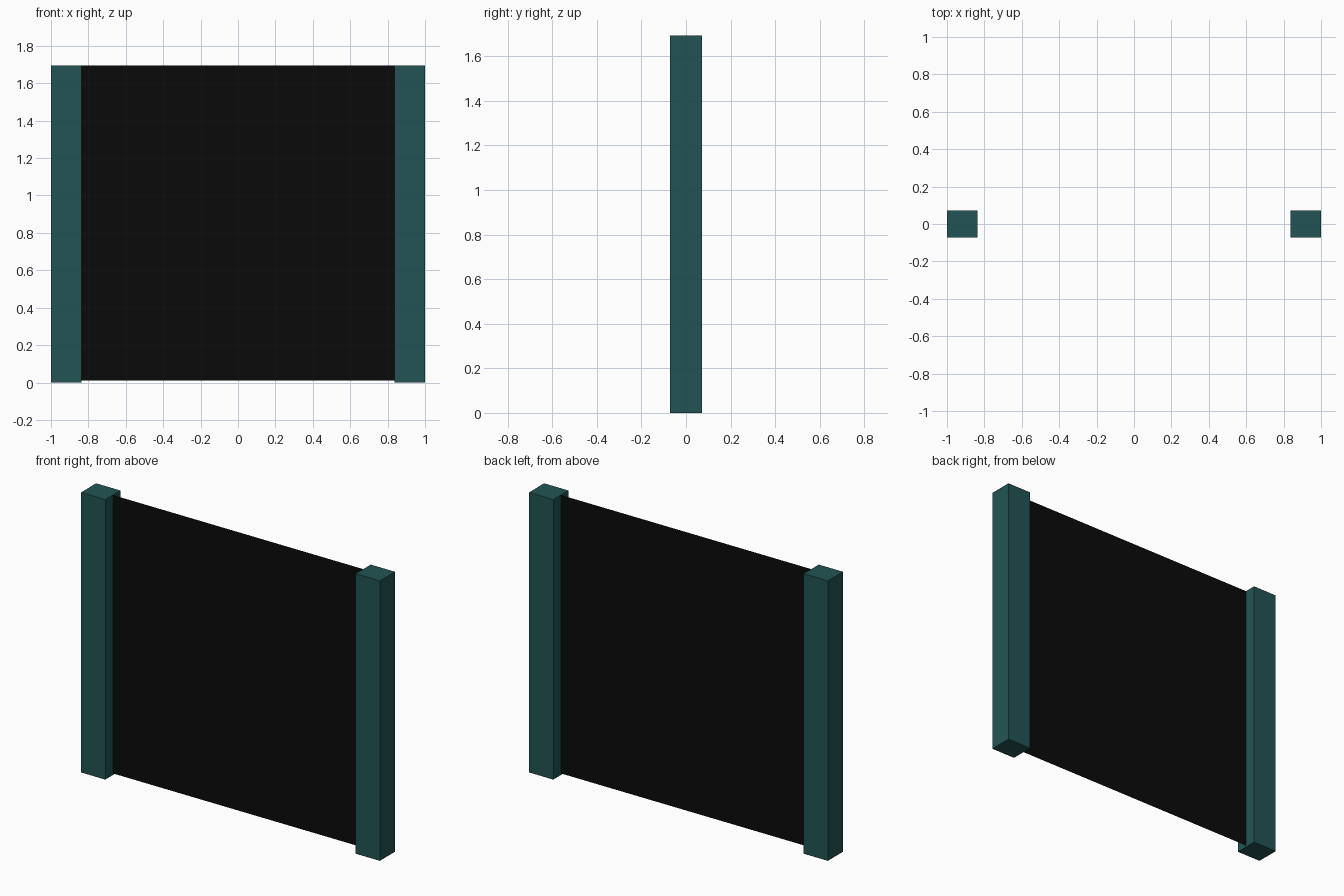
import bpy
import bmesh
from mathutils import Matrix

if "Cube" in bpy.data.objects:
    bpy.data.objects.remove(bpy.data.objects["Cube"])

HEIGHT = 1.694
POST_W, POST_D = 0.162, 0.144
GAP = 0.01  # clearance under the screen


def material(name, color):
    mat = bpy.data.materials.new(name)
    mat.diffuse_color = color
    mat.use_nodes = True
    mat.node_tree.nodes["Principled BSDF"].inputs["Base Color"].default_value = mat.diffuse_color
    return mat


def add_object(name, bm, mat, location):
    mesh = bpy.data.meshes.new(name)
    bm.to_mesh(mesh)
    bm.free()
    mesh.materials.append(mat)
    obj = bpy.data.objects.new(name, mesh)
    obj.location = location
    bpy.context.collection.objects.link(obj)
    return obj


teal = material("teal_post", (0.016, 0.088, 0.088, 1))
black = material("black_screen", (0.003, 0.003, 0.003, 1))

# Two square-edged posts
for name, side in (("left_post", -1), ("right_post", 1)):
    bm = bmesh.new()
    bmesh.ops.create_cube(bm, size=1, matrix=Matrix.Diagonal((POST_W, POST_D, HEIGHT, 1)))
    add_object(name, bm, teal, (side * (1 - POST_W / 2), 0, HEIGHT / 2))

# Paper-thin screen between the posts, facing the front
half_w = 1 - POST_W
bm = bmesh.new()
corners = [(-half_w, GAP), (half_w, GAP), (half_w, HEIGHT), (-half_w, HEIGHT)]
bm.faces.new([bm.verts.new((x, 0, z)) for x, z in corners])
add_object("screen_panel", bm, black, (0, 0, 0))
